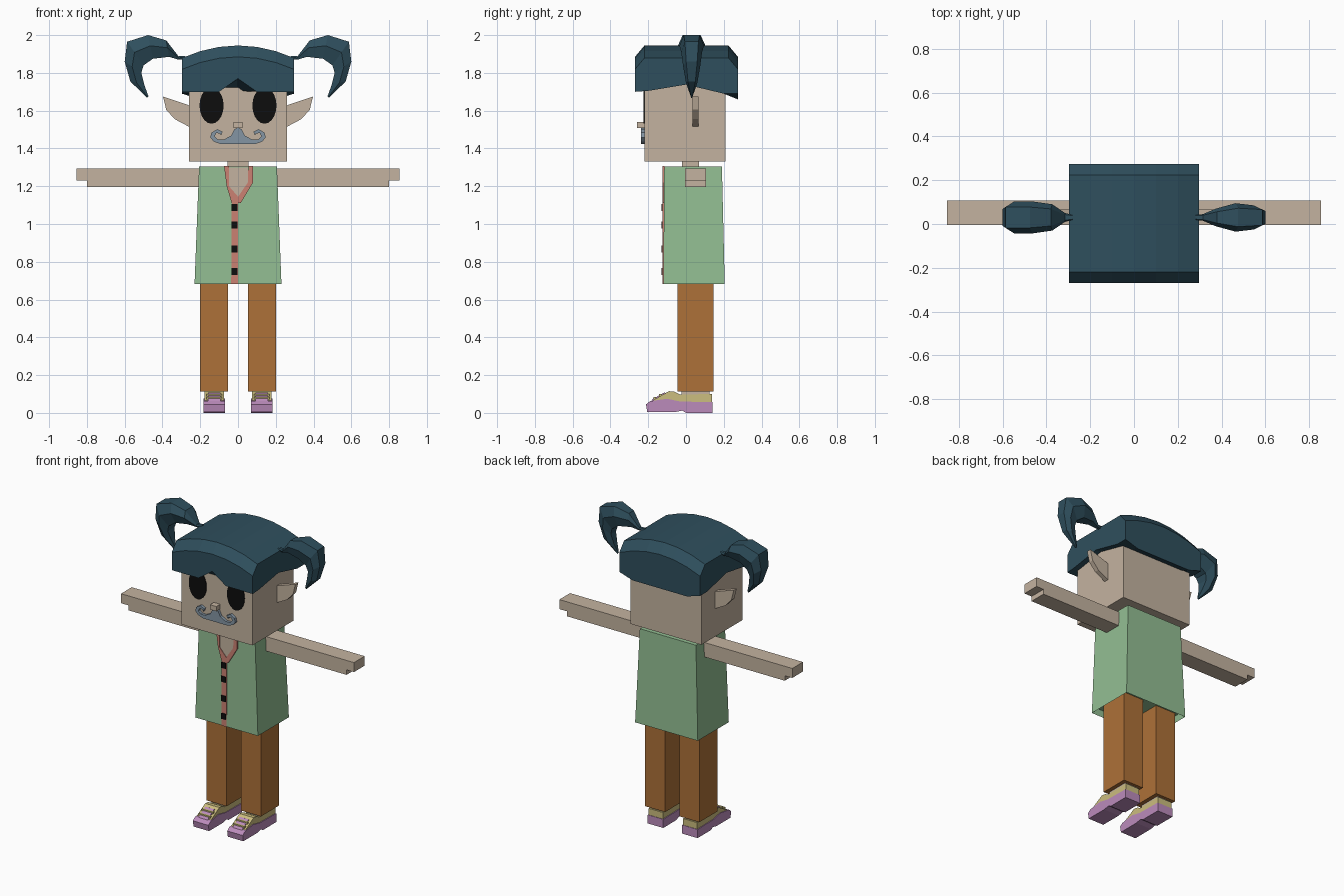
import bpy, bmesh, math
from mathutils import Vector

cube = bpy.data.objects.get("Cube")
if cube:
    bpy.data.objects.remove(cube, do_unlink=True)


def material(name, r, g, b):
    m = bpy.data.materials.new(name)
    m.use_nodes = True
    m.diffuse_color = (r, g, b, 1)
    m.node_tree.nodes["Principled BSDF"].inputs["Base Color"].default_value = (r, g, b, 1)
    return m


SKIN = material("skin tan", .55, .45, .35)
HAIR = material("hair teal", .028, .078, .11)
GREEN = material("coat green", .29, .515, .29)
BROWN = material("trouser brown", .42, .165, .04)
PINK = material("trim pink", .60, .22, .17)
PURPLE = material("shoe purple", .50, .26, .50)
YELLOW = material("shoe yellow", .60, .51, .21)
GREY = material("moustache grey", .23, .30, .37)
BLACK = material("black", .004, .004, .004)


def finish(name, bm, mat):
    bmesh.ops.recalc_face_normals(bm, faces=bm.faces)
    me = bpy.data.meshes.new(name)
    bm.to_mesh(me)
    bm.free()
    me.materials.append(mat)
    ob = bpy.data.objects.new(name, me)
    bpy.context.collection.objects.link(ob)
    return ob


def loft(name, rings, mat):
    """Skin equal-length closed rings and cap both ends."""
    bm = bmesh.new()
    vs = [[bm.verts.new(p) for p in r] for r in rings]
    n = len(vs[0])
    for a, b in zip(vs, vs[1:]):
        for i in range(n):
            j = (i + 1) % n
            bm.faces.new((a[i], a[j], b[j], b[i]))
    bm.faces.new(vs[0])
    bm.faces.new(vs[-1])
    return finish(name, bm, mat)


def box(name, x0, x1, y0, y1, z0, z1, mat):
    return loft(name, [[(x0, y0, z), (x1, y0, z), (x1, y1, z), (x0, y1, z)] for z in (z0, z1)], mat)


def plate(name, outline, y0, y1, mat):
    """Outline in x, z extruded along y."""
    return loft(name, [[(x, y, z) for x, z in outline] for y in (y0, y1)], mat)


def side_prism(name, outline, x0, x1, mat):
    """Outline in y, z extruded along x."""
    return loft(name, [[(x, y, z) for y, z in outline] for x in (x0, x1)], mat)


# Head and neck
box("head", -.26, .26, -.22, .21, 1.33, 1.85, SKIN)
box("neck", -.055, .055, -.02, .07, 1.29, 1.34, SKIN)
box("nose", -.023, .023, -.26, -.21, 1.508, 1.54, SKIN)

# Hair cap: sections across x with a notched fringe and a longer back
sections = []
for x in (-.297, -.2, -.1, 0, .1, .2, .297):
    top = 1.945 - .75 * x * x
    fringe = 1.70 + max(0, .07 * (1 - abs(x) / .1))
    back = 1.69 if abs(x) > .25 else 1.66
    profile = [(-.27, fringe), (-.27, top - .06), (-.22, top), (.225, top), (.275, top - .06),
               (.275, back), (.2, 1.69), (0, 1.738), (-.2, 1.705)]
    sections.append([(x, y, z) for y, z in profile])
loft("hair_cap", sections, HAIR)

# Pigtails: outer point, inner point along the curl
curl = [((.28, 1.89), (.28, 1.87)), ((.315, 1.888), (.315, 1.87)), ((.38, 1.972), (.365, 1.885)),
        ((.476, 2.0), (.45, 1.875)), ((.587, 1.965), (.50, 1.84)), ((.60, 1.86), (.512, 1.80)),
        ((.57, 1.755), (.497, 1.74)), ((.482, 1.668), (.474, 1.676))]
widths = {-1: (.012, .02, .06, .073, .073, .06, .032, .004),
          1: (.012, .015, .04, .065, .055, .045, .03, .004)}
for side, label in ((-1, "right"), (1, "left")):
    rings = []
    for (o, i), w in zip(curl, widths[side]):
        o, i = Vector((side * o[0], 0, o[1])), Vector((side * i[0], 0, i[1]))
        ring = []
        for t, k in ((0, -.65), (.45, -1), (1, -.6), (1, .6), (.45, 1), (0, .65)):
            ring.append(o.lerp(i, t) + Vector((0, .03 + k * w, 0)))
        rings.append(ring)
    loft(label + "_pigtail", rings, HAIR)

    # Pointed ear
    ear = [(.25, 1.625), (.397, 1.675), (.38, 1.605), (.335, 1.555), (.25, 1.51)]
    plate(label + "_ear", [(side * x, z) for x, z in ear], .035, .066, SKIN)

    # Oval eye
    oval = [(side * .14 + .064 * math.cos(a), 1.627 + .096 * math.sin(a))
            for a in (math.tau * n / 20 for n in range(20))]
    plate(label + "_eye", oval, -.225, -.218, BLACK)

    # Half of the curled moustache
    half = [(0, 1.512), (.02, 1.50), (.036, 1.468), (.075, 1.447), (.106, 1.447), (.124, 1.463),
            (.116, 1.482), (.095, 1.479), (.09, 1.468), (.082, 1.488), (.11, 1.502), (.14, 1.484),
            (.147, 1.458), (.127, 1.436), (.09, 1.423), (0, 1.423)]
    plate(label + "_moustache", [(side * x, z) for x, z in half], -.238, -.215, GREY)

    # Arm with stepped hand end
    arm = [(.2, 1.197), (.8, 1.197), (.8, 1.23), (.855, 1.23), (.855, 1.293), (.2, 1.293)]
    plate(label + "_arm", [(side * x, z) for x, z in arm], -.005, .107, SKIN)

    # Trouser leg and ankle
    c = side * .126
    box(label + "_leg", c - .074, c + .074, -.045, .145, .112, .74, BROWN)
    box(label + "_ankle", c - .047, c + .047, -.025, .125, .08, .115, SKIN)

    # Shoe: sole with toe cap, upper, tongue and laces
    sole = [(-.205, .004), (-.212, .045), (-.19, .062), (-.1, .075), (-.03, .06), (.14, .057),
            (.14, 0), (0, 0), (-.02, .012), (-.06, .004)]
    side_prism(label + "_shoe_sole", sole, c - .057, c + .057, PURPLE)
    upper = [(-.185, .05), (-.17, .07), (-.09, .115), (-.06, .112), (-.03, .097), (.137, .1), (.137, .05)]
    side_prism(label + "_shoe_upper", upper, c - .052, c + .052, YELLOW)
    tongue = [(-.195, .05), (-.175, .074), (-.115, .108), (-.1, .1), (-.1, .05)]
    side_prism(label + "_shoe_tongue", tongue, c - .033, c + .033, PURPLE)
    for n, (y, z) in enumerate(((-.165, .078), (-.135, .095))):
        box(f"{label}_lace_{n + 1}", c - .042, c + .042, y - .007, y + .007, z - .008, z + .006, YELLOW)

# Coat: tapered block with a hollow hem
coat = loft("coat", [[(-w, y0, z), (w, y0, z), (w, y1, z), (-w, y1, z)]
                     for w, y0, y1, z in ((.23, -.12, .205, .683), (.206, -.115, .19, 1.305))], GREEN)
bm = bmesh.new()
bm.from_mesh(coat.data)
bm.faces.ensure_lookup_table()
hem = min(bm.faces, key=lambda f: f.calc_center_median().z)
bmesh.ops.inset_region(bm, faces=[hem], thickness=.012)
bmesh.ops.translate(bm, verts=hem.verts, vec=(0, 0, .04))
bm.to_mesh(coat.data)
bm.free()

# Neckline, collar bands, placket and buttons
plate("chest_opening", [(-.052, 1.3), (.052, 1.3), (.052, 1.22), (0, 1.14), (-.048, 1.2)], -.122, -.114, SKIN)
plate("right_collar", [(-.074, 1.308), (-.048, 1.308), (-.048, 1.2), (.002, 1.143), (.002, 1.11),
                       (-.033, 1.11), (-.06, 1.2)], -.125, -.113, PINK)
plate("left_collar", [(.08, 1.308), (.055, 1.308), (.052, 1.22), (0, 1.143), (0, 1.11),
                      (.014, 1.11), (.08, 1.22)], -.125, -.113, PINK)
plate("placket", [(-.033, 1.11), (.001, 1.11), (.001, .683), (-.036, .683)], -.124, -.115, PINK)
for n, z in enumerate((1.087, .995, .867, .749)):
    box(f"button_{n + 1}", -.035, -.003, -.129, -.12, z - .019, z + .019, BLACK)
